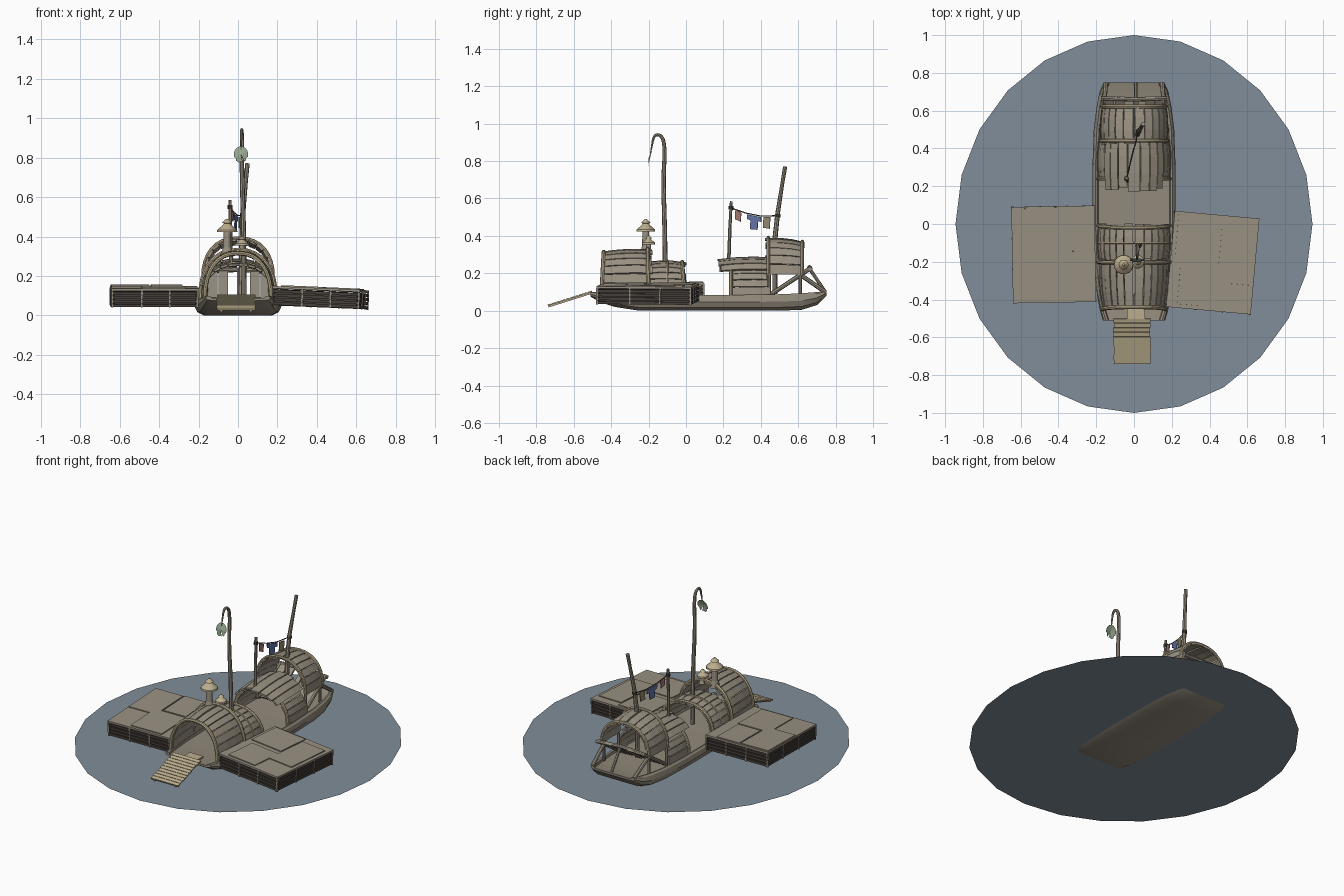
import bpy, bmesh, math, random
from math import sin, cos, pi, radians
from mathutils import Matrix, Vector

if "Cube" in bpy.data.objects:
    bpy.data.objects.remove(bpy.data.objects["Cube"])

random.seed(4)


def mat(name, r, g, b):
    m = bpy.data.materials.new(name)
    m.diffuse_color = (r, g, b, 1)
    m.use_nodes = True
    m.node_tree.nodes["Principled BSDF"].inputs["Base Color"].default_value = m.diffuse_color
    return m


WOOD = mat("wood", .32, .28, .22)
HULL = mat("hull_wood", .29, .255, .20)
TAN = mat("tan_wood", .50, .42, .27)
DARK = mat("dark_wood", .06, .05, .042)
WATER = mat("water", .22, .27, .32)
LEAF = mat("leaf", .30, .38, .27)
BLUE = mat("blue_cloth", .12, .17, .36)
RED = mat("red_cloth", .36, .18, .16)
OLIVE = mat("olive_cloth", .28, .24, .15)


def finish(name, bm, m):
    bmesh.ops.recalc_face_normals(bm, faces=bm.faces)
    me = bpy.data.meshes.new(name)
    bm.to_mesh(me)
    bm.free()
    me.materials.append(m)
    ob = bpy.data.objects.new(name, me)
    bpy.context.collection.objects.link(ob)
    return ob


def loft(bm, rings):
    """Skin a list of closed rings and cap both ends."""
    vs = [[bm.verts.new(p) for p in r] for r in rings]
    n = len(vs[0])
    for a, b in zip(vs, vs[1:]):
        for i in range(n):
            bm.faces.new((a[i], a[(i + 1) % n], b[(i + 1) % n], b[i]))
    bm.faces.new(vs[0][::-1])
    bm.faces.new(vs[-1])


def boxes(name, items, m, M=Matrix()):
    """One object from (centre, size) boxes placed by matrix M."""
    bm = bmesh.new()
    for c, s in items:
        bmesh.ops.create_cube(bm, size=1, matrix=M @ Matrix.Translation(c) @ Matrix.Diagonal((*s, 1)))
    return finish(name, bm, m)


def tube(name, pts, r, m, radii=None, smooth=False):
    cu = bpy.data.curves.new(name, 'CURVE')
    cu.dimensions = '3D'
    cu.bevel_depth, cu.bevel_resolution, cu.use_fill_caps = r, 2, True
    sp = cu.splines.new('POLY')
    sp.points.add(len(pts) - 1)
    for i, p in enumerate(pts):
        sp.points[i].co = (*p, 1)
        sp.points[i].radius = radii[i] if radii else 1
    if smooth:
        sp.type = 'NURBS'
        sp.use_endpoint_u, sp.order_u = True, 3
    cu.materials.append(m)
    ob = bpy.data.objects.new(name, cu)
    bpy.context.collection.objects.link(ob)
    bpy.ops.object.select_all(action='DESELECT')
    bpy.context.view_layer.objects.active = ob
    ob.select_set(True)
    bpy.ops.object.convert(target='MESH')
    bpy.ops.object.shade_smooth_by_angle()
    return ob


def arch(t, w, base, top):
    return Vector((w * math.copysign(abs(cos(t)) ** .85, cos(t)), 0, base + (top - base) * sin(t) ** .9))


def vault(name, y0, y1, w0, w1, base, top0, top1, n=14, t0=0, jit=.008):
    """Barrel roof made of separate staves."""
    bm = bmesh.new()
    step = (pi - 2 * t0) / n
    for i in range(n):
        a, b = t0 + i * step + .012, t0 + (i + 1) * step - .012
        ya, yb = y0 + random.uniform(-jit, jit), y1 + random.uniform(-jit, jit)
        lift = random.uniform(0, .003)
        rings = []
        for k in range(4):
            s = k / 3
            bulge = .008 * sin(pi * s) + lift
            w, tp = w0 + (w1 - w0) * s + bulge, top0 + (top1 - top0) * s + bulge
            off = Vector((0, ya + (yb - ya) * s, 0))
            rings.append([arch(max(t, 0), w - d, base, tp - d) + off
                          for t, d in ((a, 0), (b, 0), (b, .011), (a, .011))])
        loft(bm, rings)
    return finish(name, bm, WOOD)


def hoop(name, y, w, base, top, lean=0, r=.009):
    pts = [arch(pi * i / 16, w, base, top) + Vector((0, y + lean * sin(pi * i / 16), 0)) for i in range(17)]
    return tube(name, pts, r, TAN)


# water disc
bm = bmesh.new()
bmesh.ops.create_circle(bm, cap_ends=True, segments=24, radius=1,
                        matrix=Matrix.Translation((0, 0, .012)) @ Matrix.Diagonal((.945, 1, 1, 1)))
finish("water", bm, WATER)

# hull: stations of y, half width, bottom, top
bm = bmesh.new()
rings = []
for y, w, b, t in ((-.51, .165, .075, .10), (-.46, .18, .045, .10), (-.38, .195, .02, .092), (-.25, .21, 0, .088),
                   (0, .22, 0, .085), (.3, .22, 0, .085), (.5, .213, 0, .088), (.62, .198, .005, .093),
                   (.70, .182, .03, .10), (.75, .16, .08, .105)):
    h = t - b
    half = [(w * .78, b), (w * .94, b + h * .2), (w, b + h * .55), (w - .006, b + h * .88), (w - .016, t),
            (w - .028, t - .003), (w - .032, t - min(.018, h * .5))]
    rings.append([(x, y, z) for x, z in half] + [(-x, y, z) for x, z in half[::-1]])
loft(bm, rings)
hull = finish("hull", bm, HULL)
bpy.context.view_layer.objects.active = hull
hull.select_set(True)
bpy.ops.object.shade_smooth_by_angle()

# front cabin
vault("front_cabin_tall_roof", -.445, -.185, .168, .187, .085, .315, .325)
vault("front_cabin_low_roof", -.20, -.005, .185, .187, .085, .262, .258)
hoop("front_hoop", -.452, .168, .085, .315, .012, .011)
hoop("middle_hoop", -.20, .192, .085, .332, -.005, .011)
hoop("low_roof_hoop", -.10, .19, .085, .268, .0, .006)
hoop("rear_hoop", -.008, .19, .085, .262, -.012, .01)

# rear cabin, low part with overhanging roof planks, and high part
vault("rear_cabin_wall", .235, .44, .187, .187, .08, .255, .26)
vault("rear_cabin_overhang", .18, .45, .185, .185, .10, .275, .285, 7, radians(38), .012)
hoop("rear_cabin_front_hoop", .24, .19, .08, .262, 0, .01)
vault("high_roof", .43, .625, .175, .168, .19, .388, .366, 12)
hoop("high_roof_front_hoop", .44, .178, .19, .392, 0, .009)
hoop("high_roof_back_hoop", .622, .17, .19, .37, 0, .01)

# stern frame and sloping planks
for s in (-1, 1):
    tube("stern_brace", [(s * .165, .45, .085), (s * .16, .67, .23)], .012, WOOD)
    tube("stern_strut", [(s * .15, .745, .10), (s * .16, .60, .20)], .012, WOOD)
    tube("roof_post", [(s * .172, .445, .08), (s * .172, .445, .20)], .01, WOOD)
    tube("stern_post", [(s * .162, .61, .08), (s * .162, .61, .20)], .009, WOOD)
tube("stern_beam", [(-.175, .665, .225), (0, .66, .232), (.175, .665, .222)], .012, WOOD)
tube("stern_centre_strut", [(.01, .745, .10), (.01, .66, .225)], .009, WOOD)
slope = Matrix.Translation((0, .56, .155)) @ Matrix.Rotation(radians(34), 4, 'X')
boxes("stern_planks", [((x, random.uniform(-.01, .01), 0), (w, .26, .012)) for x, w in
                       ((-.13, .05), (-.075, .05), (.01, .03), (.085, .05), (.138, .05))], WOOD, slope)


# side floats
def raft(name, M, sx, sy, panels):
    boxes(name + "_core", [((0, 0, -.005), (sx - .03, sy - .03, .075))], DARK, M)
    boxes(name + "_deck", [((0, 0, .042), (sx, sy, .012))], WOOD, M)
    boxes(name + "_deck_panels", [((cx * sx, cy * sy, .05), (px * sx, py * sy, .008))
                                  for cx, cy, px, py in panels], WOOD, M)
    slats, posts = [], []
    for k in range(4):
        z = -.040 + k * .021
        for s in (-1, 1):
            slats.append(((0, s * (sy / 2 - .009), z), (sx, .010, .015)))
            slats.append(((s * (sx / 2 - .009), 0, z), (.010, sy, .015)))
    for s in (-1, 1):
        for f in (-.49, -.15, .17, .49):
            posts.append(((f * sx, s * (sy / 2 - .003), -.006), (.008, .008, .088)))
            posts.append(((s * (sx / 2 - .003), f * sy, -.006), (.008, .008, .088)))
    boxes(name + "_slats", slats, DARK, M)
    boxes(name + "_posts", posts, HULL, M)


def place(x, y, z, rx, ry, rz):
    R = Matrix.Rotation
    return (Matrix.Translation((x, y, z)) @ R(radians(rz), 4, 'Z') @ R(radians(ry), 4, 'Y') @ R(radians(rx), 4, 'X'))


raft("left_float", place(-.425, -.16, .096, 1.5, 0, 1), .44, .51,
     [(-.27, .2, .44, .56), (.15, .27, .36, .44), (.1, -.22, .5, .5)])
raft("right_float", place(.415, -.205, .09, -.5, 2.4, -5.2), .45, .51,
     [(-.2, .25, .5, .44), (.26, .1, .38, .6), (-.15, -.25, .45, .42)])

# boarding ramp
ramp = Matrix.Translation((-.01, -.62, .062)) @ Matrix.Rotation(radians(17.5), 4, 'X')
boxes("ramp_boards", [((random.uniform(-.003, .003), -.112 + i * .025, .004), (.195, .0225, .008))
                      for i in range(10)], TAN, ramp)
boxes("ramp_rails", [((s * .075, 0, -.004), (.014, .245, .008)) for s in (-1, 1)], TAN, ramp)
boxes("ramp_landing", [((.01, -.475, .096), (.095, .075, .01))], TAN)


# roof chimneys with conical caps
def chimney(name, x, y, z0, z1, r):
    prof = ((r * .62, z0), (r * .4, z0 + (z1 - z0) * .35), (r * .34, z1), (r, z1 - .006), (r * .96, z1 + .004),
            (r * .42, z1 + r * .55), (r * .3, z1 + r * .7), (r * .5, z1 + r * .75), (r * .1, z1 + r * 1.15))
    bm = bmesh.new()
    loft(bm, [[(x + q * cos(a * pi / 7), y + q * sin(a * pi / 7), z) for a in range(14)] for q, z in prof])
    ob = finish(name, bm, WOOD)
    ob.data.materials.append(TAN)
    for p in ob.data.polygons:
        if p.center.z > z1 - .004:
            p.material_index = 1


chimney("large_chimney", -.055, -.215, .30, .43, .052)
chimney("small_chimney", .02, -.20, .31, .36, .036)

# hooked pole with hanging leaf
tube("hooked_pole", [(.03, -.11, .08), (.03, -.112, .4), (.02, -.122, .7), (.02, -.112, .86), (.02, -.125, .935),
                     (.018, -.17, .945), (.016, -.185, .87), (.015, -.19, .84)], .0125, WOOD,
     (1.1, 1, .95, .85, .75, .6, .35, .2), True)
bm = bmesh.new()
M = Matrix.Translation((.015, -.192, .815)) @ Matrix.Rotation(radians(-14), 4, 'X')
hub = bm.verts.new(M @ Vector((0, -.008, 0)))
rim = []
for i in range(24):
    q = .043 * (.82 if i % 4 == 2 and 11 < i < 24 else 1)
    rim.append(bm.verts.new(M @ Vector((q * .85 * cos(i * pi / 12), 0, q * sin(i * pi / 12)))))
for i in range(24):
    if i != 19:
        bm.faces.new((hub, rim[i], rim[(i + 1) % 24]))
finish("leaf", bm, LEAF)

# rear mast, line post, clothes line
tube("rear_mast", [(.015, .475, .09), (.02, .475, .38), (.025, .49, .52), (.04, .515, .68), (.048, .53, .77)],
     .0125, WOOD, (1.1, 1.1, 1, .8, .9))
tube("line_post", [(-.035, .228, .25), (-.038, .235, .45), (-.04, .242, .585)], .0095, WOOD, (1.1, 1, .85))
tube("clothes_line", [(-.04, .24, .55), (-.02, .32, .522), (0, .40, .506), (.022, .492, .508)], .003, DARK)
tube("line_knot_front", [(-.04, .24, .54), (-.04, .241, .56)], .013, DARK)
tube("line_knot_back", [(.024, .49, .50), (.025, .492, .518)], .015, DARK)


def cloth(name, yz, m):
    bm = bmesh.new()
    bm.faces.new([bm.verts.new((-.04 + (y - .24) * .25, y, z)) for y, z in yz])
    finish(name, bm, m).modifiers.new("thickness", 'SOLIDIFY').thickness = .005


cloth("red_cloth", [(.265, .54), (.297, .525), (.293, .475), (.262, .49)], RED)
cloth("blue_shirt", [(.325, .515), (.402, .50), (.402, .475), (.384, .477), (.382, .432), (.342, .436),
                     (.344, .483), (.327, .49)], BLUE)
cloth("olive_cloth", [(.415, .50), (.452, .50), (.448, .438), (.412, .443)], OLIVE)
